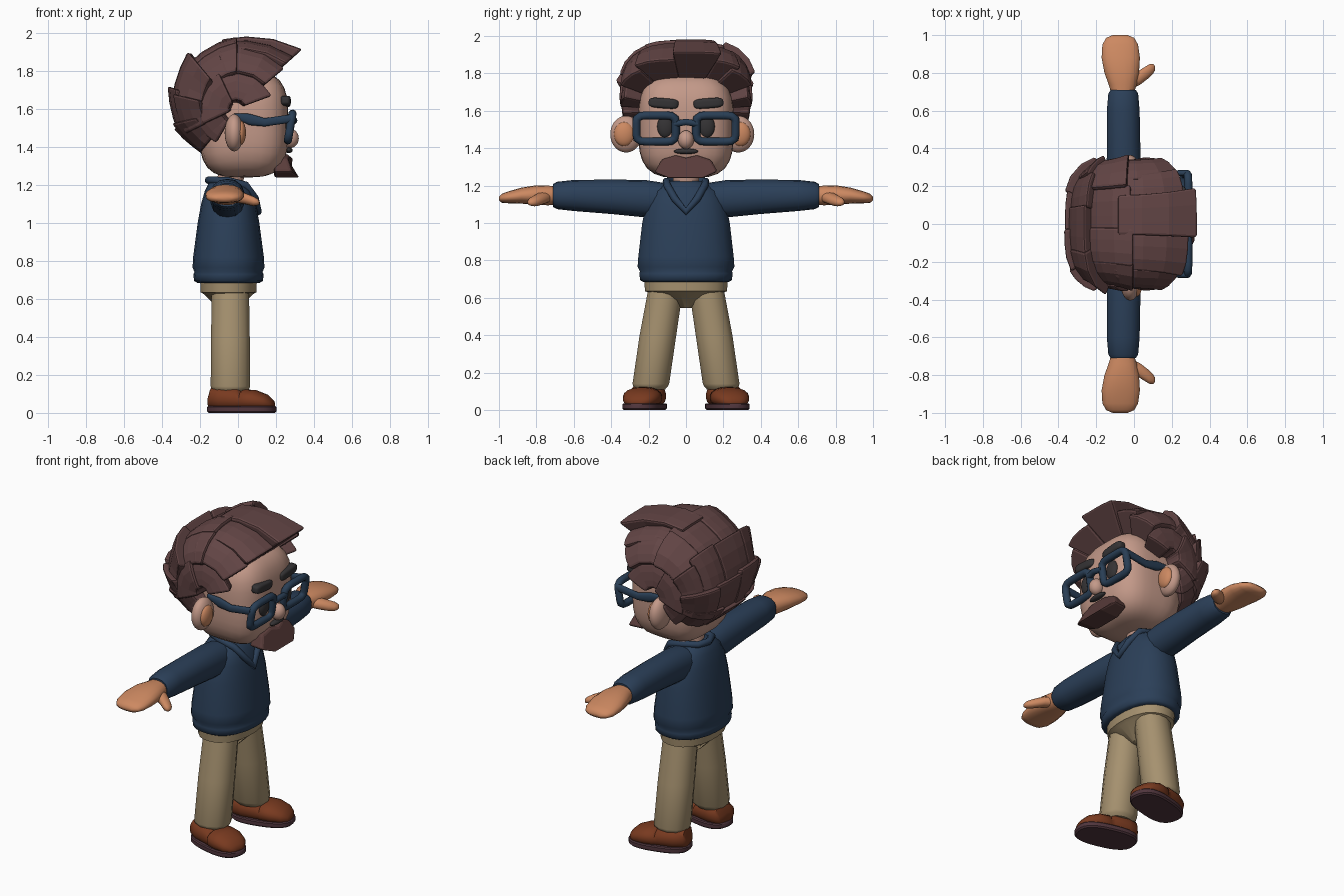
import bpy, bmesh, math, random
from mathutils import Vector, Matrix

random.seed(4)
cube = bpy.data.objects.get("Cube")
if cube:
    bpy.data.objects.remove(cube)


def material(name, *rgb):
    m = bpy.data.materials.new(name)
    m.use_nodes = True
    m.diffuse_color = (*rgb, 1)
    m.node_tree.nodes["Principled BSDF"].inputs["Base Color"].default_value = (*rgb, 1)
    return m


SKIN = material("face skin", .55, .32, .25)
TAN = material("hand skin", .61, .25, .12)
HAIR = material("brown hair", .125, .06, .06)
BEARD = material("beard brown", .10, .045, .042)
NAVY = material("navy knit", .024, .05, .098)
FRAME = material("blue frame", .022, .048, .09)
KHAKI = material("khaki cloth", .38, .285, .16)
LEATHER = material("brown leather", .19, .042, .014)
SOLE = material("dark sole", .08, .036, .046)
DARK = material("charcoal", .035, .033, .035)


def finish(name, bm, mat, angle=40, smooth=True):
    bmesh.ops.recalc_face_normals(bm, faces=bm.faces)
    me = bpy.data.meshes.new(name)
    bm.to_mesh(me)
    bm.free()
    me.materials.append(mat)
    if smooth:
        me.shade_smooth()
        me.set_sharp_from_angle(angle=math.radians(angle))
    ob = bpy.data.objects.new(name, me)
    bpy.context.collection.objects.link(ob)
    return ob


def bevel(ob, width, segments=2):
    b = ob.modifiers.new("rounding", "BEVEL")
    b.width, b.segments, b.limit_method = width, segments, "ANGLE"
    b.angle_limit = math.radians(40)


def blob(name, centre, radii, mat, n=2, tilt=0):
    """Rounded box or ellipsoid, depending on the exponent."""
    bm = bmesh.new()
    bmesh.ops.create_uvsphere(bm, u_segments=32, v_segments=20, radius=1)
    for v in bm.verts:
        v.co /= sum(abs(c) ** n for c in v.co) ** (1 / n)
        v.co = Matrix.Rotation(tilt, 3, "X") @ (v.co * Vector(radii)) + Vector(centre)
    return finish(name, bm, mat, 60)


def loft(name, axis, sections, mat, sides=20, n=2.3, angle=40):
    """Rings (position, centre 1, centre 2, radius 1, radius 2) along an axis."""
    bm, rings = bmesh.new(), []
    for t, c1, c2, r1, r2 in sections:
        ring = []
        for i in range(sides):
            a = math.tau * (i + .5) / sides
            c, s = math.cos(a), math.sin(a)
            k = (abs(c) ** n + abs(s) ** n) ** (-1 / n)
            co = [c1 + r1 * c * k, c2 + r2 * s * k]
            co.insert("xyz".index(axis), t)
            ring.append(bm.verts.new(co))
        rings.append(ring)
    for p, q in zip(rings, rings[1:]):
        for i in range(sides):
            j = (i + 1) % sides
            bm.faces.new((p[i], p[j], q[j], q[i]))
    bm.faces.new(rings[0])
    bm.faces.new(rings[-1])
    return finish(name, bm, mat, angle)


def tube(name, points, radius, mat, cyclic=False):
    cu = bpy.data.curves.new(name, "CURVE")
    cu.dimensions, cu.bevel_depth, cu.bevel_resolution = "3D", radius, 3
    cu.use_fill_caps = True
    sp = cu.splines.new("POLY")
    sp.points.add(len(points) - 1)
    for p, co in zip(sp.points, points):
        p.co = (*co, 1)
    sp.use_cyclic_u, sp.use_smooth = cyclic, True
    cu.materials.append(mat)
    ob = bpy.data.objects.new(name, cu)
    bpy.context.collection.objects.link(ob)
    return ob


def lock(name, a0, a1, b0, b1, r0, r1):
    """Curved hair block: a sweeps front to back, b goes side to side."""
    bm = bmesh.new()
    bmesh.ops.create_cube(bm, size=1)
    bmesh.ops.subdivide_edges(bm, edges=bm.edges, cuts=2, use_grid_fill=True)
    for v in bm.verts:
        t, u, w = (c + .5 for c in v.co)
        a = math.radians(a0 + (a1 - a0) * t)
        b = math.radians(b0 + (b1 - b0) * u)
        outer = r1 + (r0 - r1) * (1 - t) ** 2
        outer *= 1 + .13 * math.sin(2 * b) ** 2
        r = .24 + (outer - .24) * w
        v.co = (r * math.cos(b) * math.cos(a) - .01, r * math.sin(b),
                1.6 + r * math.cos(b) * math.sin(a))
    bevel(finish(name, bm, HAIR, smooth=False), .014, 2)


# Head and face
blob("head", (.03, 0, 1.52), (.235, .255, .28), SKIN, 3.4)
loft("neck", "z", [(1.15, -.05, 0, .07, .07), (1.3, -.03, 0, .07, .07)], SKIN)
blob("nose", (.275, 0, 1.445), (.045, .042, .05), SKIN)
blob("moustache", (.268, 0, 1.383), (.02, .065, .015), DARK)
for s, side in ((-1, "right"), (1, "left")):
    blob(side + "_ear", (-.02, s * .3 - .02, 1.475), (.05, .085, .098), SKIN)
    blob(side + "_inner_ear", (.012, s * .31 - .02, 1.475), (.03, .055, .065), TAN)
    blob(side + "_eye", (.252, s * .11, 1.515), (.025, .044, .06), DARK)
    blob(side + "_brow", (.25, s * .12, 1.64), (.028, .08, .027), DARK, 4, s * .08)
    # Glasses
    rim = []
    for i in range(28):
        c, d = math.cos(math.tau * i / 28), math.sin(math.tau * i / 28)
        k = (c ** 6 + d ** 6) ** (-1 / 6)
        rim.append((.275 + .012 * d * k, s * .16 + .105 * c * k, 1.505 + .07 * d * k))
    tube(side + "_rim", rim, .022, FRAME, True)
    loft(side + "_temple", "x", [(-.02, s * .265, 1.565, .012, .012),
                                 (.06, s * .267, 1.545, .014, .03),
                                 (.14, s * .268, 1.53, .014, .022),
                                 (.28, s * .27, 1.55, .016, .022)], FRAME)
tube("bridge", [(.285, -.06, 1.53), (.295, 0, 1.54), (.285, .06, 1.53)], .018, FRAME)

# Beard: outline extruded as a wedge around the chin
outline = [(-.17, 1.27), (-.13, 1.34), (-.055, 1.362), (0, 1.348), (.06, 1.362),
           (.135, 1.337), (.17, 1.275), (.09, 1.24), (-.09, 1.24)]
bm = bmesh.new()
front = [bm.verts.new((.275 + .55 * (1.355 - z) - 1.4 * y * y, y, z)) for y, z in outline]
back = [bm.verts.new((.19, y * .95, z)) for y, z in outline]
bm.faces.new(front)
bm.faces.new(back)
for i in range(len(front)):
    j = (i + 1) % len(front)
    bm.faces.new((front[i], front[j], back[j], back[i]))
bevel(finish("beard", bm, BEARD, smooth=False), .012)

# Hair: quiff, front locks and shingled rows down the back
lock("quiff", 42, 102, -9, 23, .47, .375)
lock("front_lock_right", 42, 100, -38, -8, .41, .36)
lock("front_lock_left", 44, 98, 22, 42, .395, .355)
for s, side in ((-1, "right"), (1, "left")):
    lock(side + "_temple_lock", 40, 108, *sorted((s * 36, s * 60)), .375, .36)
    lock(side + "_side_lock", 20, 125, *sorted((s * 58, s * 82)), .355, .34)
    lock(side + "_lower_side_lock", 115, 205, *sorted((s * 57, s * 84)), .36, .34)
    lock(side + "_nape_side_lock", 190, 240, *sorted((s * 52, s * 76)), .335, .31)
rows = [(92, 140, .385, .35, (-60, -32, -4, 30, 60)),
        (132, 172, .395, .345, (-60, -22, 14, 40, 60)),
        (164, 204, .375, .325, (-60, -36, -5, 26, 60)),
        (196, 234, .345, .295, (-55, -20, 16, 55))]
for i, (a0, a1, r0, r1, cuts) in enumerate(rows):
    for j, (b0, b1) in enumerate(zip(cuts, cuts[1:])):
        k, d = random.uniform(-.012, .01), random.uniform(-4, 4)
        lock(f"back_lock_{i}_{j}", a0 + d, a1 + d, b0 - 1, b1 + 1, r0 + k, r1 + k)

# Sweater with hem and V collar
loft("sweater", "z", [(.685, -.05, 0, .165, .23), (.695, -.05, 0, .182, .247),
                      (.73, -.05, 0, .186, .25), (.742, -.05, 0, .18, .247),
                      (.765, -.05, 0, .19, .26), (.82, -.05, 0, .187, .256),
                      (1, -.05, 0, .163, .235), (1.1, -.05, 0, .145, .215),
                      (1.17, -.05, 0, .125, .18), (1.21, -.055, 0, .1, .12),
                      (1.225, -.055, 0, .08, .09)], NAVY, 24, angle=60)
tube("collar", [(.105, 0, 1.06), (.09, .06, 1.13), (.04, .1, 1.2), (-.05, .105, 1.222),
                (-.13, .07, 1.225), (-.155, 0, 1.225), (-.13, -.07, 1.225),
                (-.05, -.105, 1.222), (.04, -.1, 1.2), (.09, -.06, 1.13)], .02, NAVY, True)

# Trousers
loft("hips", "z", [(.545, -.05, 0, .05, .03), (.625, -.05, 0, .13, .19),
                   (.635, -.05, 0, .148, .22), (.69, -.05, 0, .15, .225)], KHAKI, 20)

for s, side in ((-1, "right"), (1, "left")):
    # Sleeve and hand
    loft(side + "_sleeve", "y", [(s * .12, -.055, 1.125, .09, .09),
                                 (s * .22, -.055, 1.13, .092, .1),
                                 (s * .4, -.055, 1.14, .09, .092),
                                 (s * .6, -.057, 1.147, .088, .083),
                                 (s * .69, -.057, 1.147, .08, .073),
                                 (s * .71, -.057, 1.147, .068, .062)], NAVY, 14)
    loft(side + "_hand", "y", [(s * .69, -.06, 1.147, .06, .05),
                               (s * .74, -.06, 1.147, .075, .053),
                               (s * .8, -.065, 1.15, .092, .052),
                               (s * .88, -.07, 1.146, .102, .043),
                               (s * .95, -.073, 1.137, .095, .032),
                               (s * .985, -.073, 1.132, .075, .024),
                               (s * 1, -.073, 1.13, .04, .01)], TAN, 20, angle=70)
    loft(side + "_thumb", "x", [(-.03, s * .75, 1.14, .04, .03), (.03, s * .775, 1.13, .04, .03),
                                (.08, s * .81, 1.115, .036, .026),
                                (.102, s * .822, 1.11, .026, .018),
                                (.112, s * .825, 1.108, .01, .008)], TAN, 14, angle=70)
    # Leg
    loft(side + "_leg", "z", [(.64, -.04, s * .11, .1, .095), (.4, -.04, s * .15, .104, .1),
                              (.14, -.04, s * .188, .106, .1), (.125, -.04, s * .19, .1, .094),
                              (.11, -.04, s * .19, .085, .08)], KHAKI, 12)
    # Shoe, turned slightly outward
    parts = [
        loft(side + "_sole", "z", [(0, .025, 0, .175, .098), (.008, .025, 0, .183, .106),
                                   (.03, .025, 0, .183, .106), (.036, .025, 0, .178, .1)],
             SOLE, 28, 2.7),
        loft(side + "_shoe", "x", [(-.15, 0, .06, .05, .03), (-.135, 0, .075, .075, .058),
                                   (-.08, 0, .075, .092, .068), (.01, 0, .072, .095, .066),
                                   (.03, 0, .062, .092, .055), (.04, 0, .066, .1, .058),
                                   (.1, 0, .064, .102, .056), (.16, 0, .055, .085, .042),
                                   (.19, 0, .045, .055, .025), (.2, 0, .04, .025, .012)],
             LEATHER, 20, angle=50)]
    for ob in parts:
        ob.location = (-.004, s * .215, 0)
        ob.rotation_euler.z = s * math.radians(14)
